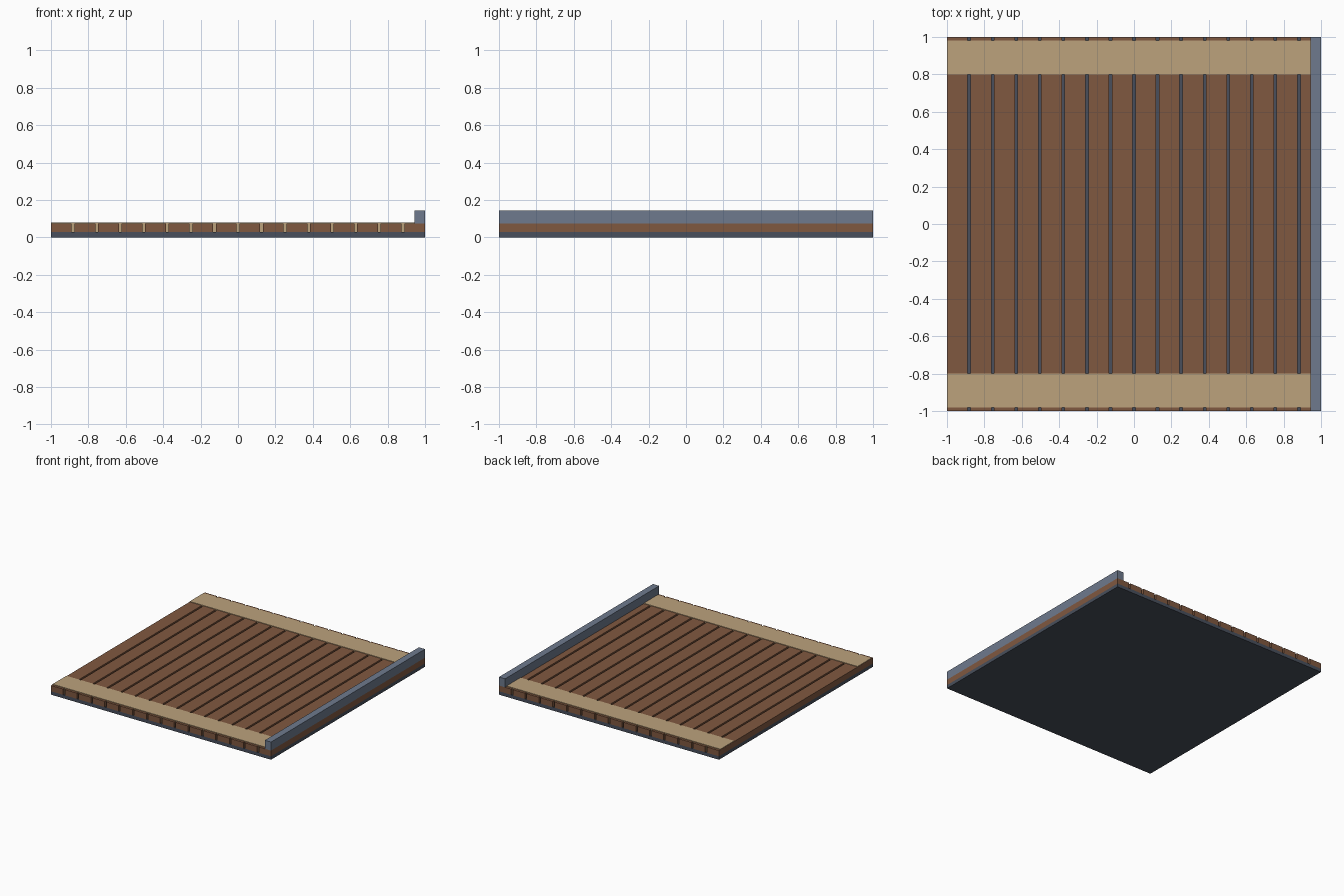
import bpy

cube = bpy.data.objects.get("Cube")
if cube:
    bpy.data.objects.remove(cube, do_unlink=True)


def material(name, rgb):
    mat = bpy.data.materials.new(name)
    mat.use_nodes = True
    colour = (*rgb, 1)
    mat.diffuse_color = colour
    mat.node_tree.nodes["Principled BSDF"].inputs["Base Color"].default_value = colour
    return mat


def box(name, x, y, z, mat):
    """Box from (low, high) ranges on each axis."""
    ranges = (x, y, z)
    bpy.ops.mesh.primitive_cube_add(size=1)
    ob = bpy.context.object
    ob.name = name
    ob.location = [(lo + hi) / 2 for lo, hi in ranges]
    ob.scale = [hi - lo for lo, hi in ranges]
    bpy.ops.object.transform_apply(location=True, rotation=False, scale=True)
    ob.data.materials.append(mat)
    return ob


brown = material("brown wood", (0.216, 0.098, 0.051))
tan = material("tan trim", (0.503, 0.361, 0.202))
steel = material("blue grey rail", (0.156, 0.195, 0.270))
slate = material("dark slate", (0.065, 0.078, 0.107))

BASE_TOP, DECK_TOP, RAIL_TOP = 0.028, 0.075, 0.145
COUNT, GAP = 16, 0.015

# Base slab
box("base_slab", (-1, 1), (-1, 1), (0, BASE_TOP), slate)

# Evenly spaced deck planks
width = (2 - GAP * (COUNT - 1)) / COUNT
for i in range(COUNT):
    x = -1 + i * (width + GAP)
    box(f"plank_{i + 1}", (x, x + width), (-1, 1), (BASE_TOP, DECK_TOP), brown)

# Cross battens near the front and back, filling the gaps between planks
for name, y in (("front_batten", (-0.98, -0.8)), ("back_batten", (0.8, 0.98))):
    box(name, (-0.999, 0.999), y, (BASE_TOP, DECK_TOP + 0.004), tan)

# Raised rail along the left edge
box("side_rail", (0.944, 1), (-1, 1), (DECK_TOP, RAIL_TOP), steel)
